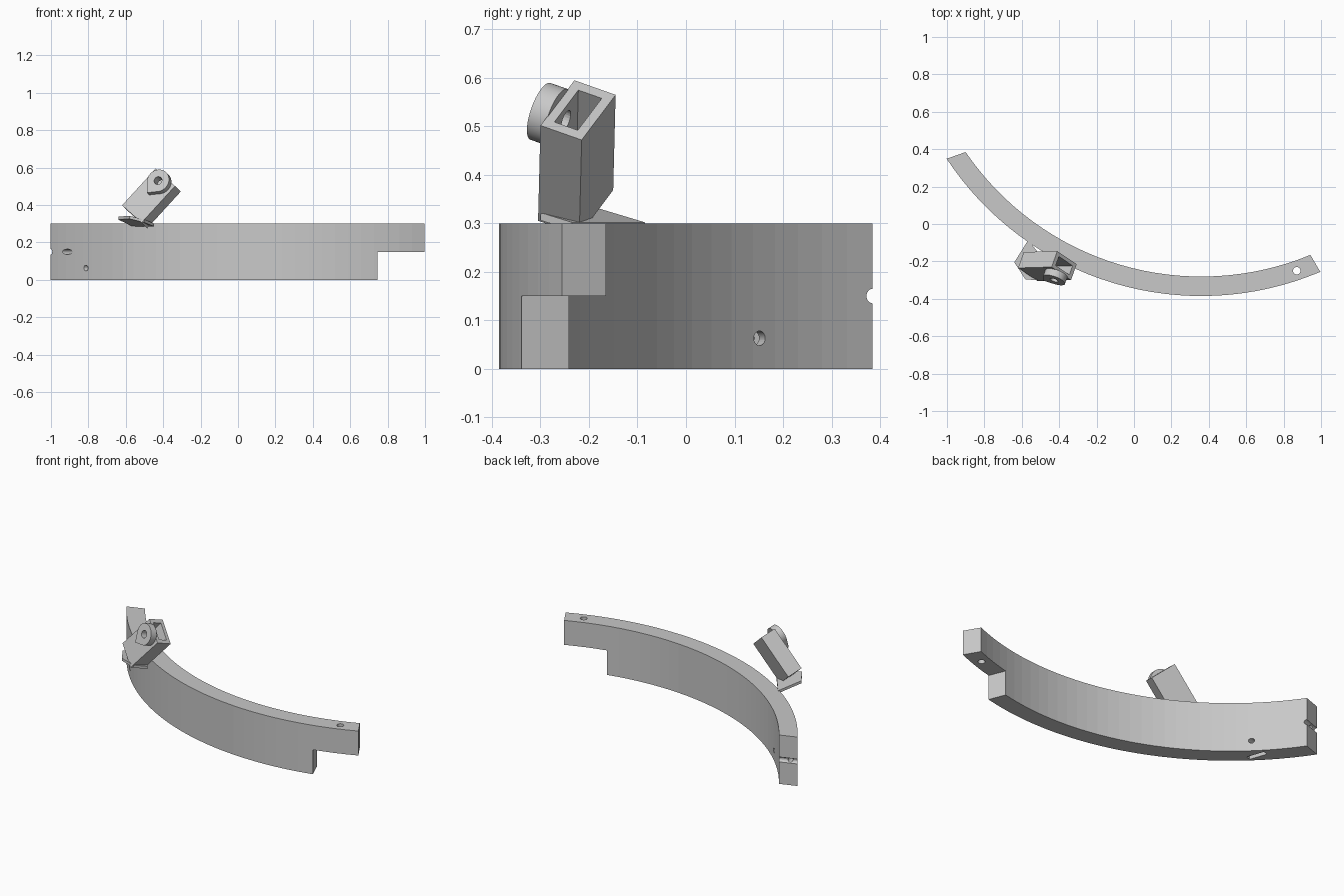
import bpy, bmesh, math
from mathutils import Vector, Matrix

if "Cube" in bpy.data.objects:
    bpy.data.objects.remove(bpy.data.objects["Cube"])

grey = bpy.data.materials.new("plain grey")
grey.use_nodes = True
colour = (0.58, 0.58, 0.58, 1)
grey.diffuse_color = colour
grey.node_tree.nodes["Principled BSDF"].inputs["Base Color"].default_value = colour


def make(name, bm, matrix=None):
    bmesh.ops.recalc_face_normals(bm, faces=bm.faces)
    if matrix:
        bm.transform(matrix)
    mesh = bpy.data.meshes.new(name)
    bm.to_mesh(mesh)
    bm.free()
    mesh.materials.append(grey)
    obj = bpy.data.objects.new(name, mesh)
    bpy.context.collection.objects.link(obj)
    return obj


def prism(name, points, low, high, matrix=None):
    """Outline extruded along its local z."""
    bm = bmesh.new()
    bottom = [bm.verts.new((p[0], p[1], low)) for p in points]
    top = [bm.verts.new((p[0], p[1], high)) for p in points]
    bm.faces.new(bottom)
    bm.faces.new(top)
    n = len(points)
    for i in range(n):
        j = (i + 1) % n
        bm.faces.new((bottom[i], bottom[j], top[j], top[i]))
    return make(name, bm, matrix)


def arc(cx, cy, r, start, end, steps):
    angles = [start + (end - start) * i / steps for i in range(steps + 1)]
    return [(cx + r * math.cos(t), cy + r * math.sin(t)) for t in angles]


def rect(x0, x1, y):
    return [(x0, -y), (x1, -y), (x1, y), (x0, y)]


def circle(r, steps=24):
    return arc(0, 0, r, 0, math.tau, steps)[:-1]


def along(position, direction):
    turn = Vector(direction).to_track_quat('Z', 'Y').to_matrix().to_4x4()
    return Matrix.Translation(position) @ turn


def cut(target, cutter):
    cutter.hide_render = True
    mod = target.modifiers.new("cut", 'BOOLEAN')
    mod.operation = 'DIFFERENCE'
    mod.solver = 'EXACT'
    mod.object = cutter
    bpy.ops.object.select_all(action='DESELECT')
    bpy.context.view_layer.objects.active = target
    target.select_set(True)
    bpy.ops.object.modifier_apply(modifier=mod.name)
    bpy.data.objects.remove(cutter)


# Curved rail, with end faces that are not radial
cx, cy = 0.36, 1.245


def angle(x, y):
    return math.atan2(y - cy, x - cx)


outer = arc(cx, cy, 1.63, angle(-1, 0.35), angle(1, -0.265), 32)
inner = arc(cx, cy, 1.526, angle(-0.9, 0.385), angle(0.945, -0.17), 32)
bm = bmesh.new()
rows = []
for o, i in zip(outer, inner):
    rows.append([bm.verts.new((*p, z)) for p, z in ((o, 0), (o, 0.3), (i, 0.3), (i, 0))])
for a, b in zip(rows, rows[1:]):
    for k in range(4):
        bm.faces.new((a[k], a[(k + 1) % 4], b[(k + 1) % 4], b[k]))
bm.faces.new(rows[0])
bm.faces.new(rows[-1])
rail = make("curved_rail", bm)

# Half-height lap joint and its pin hole
cut(rail, prism("lap_cutter", [(0.785, -0.437), (1.2, -0.437), (1.2, -0.1), (0.665, -0.143)], -0.1, 0.15))
cut(rail, prism("pin_cutter", circle(0.02), 0.1, 0.4, Matrix.Translation((0.87, -0.25, 0))))

# Bolt holes, nut slot and end groove
across = Vector((0.944, 0.33, 0))
outward = Vector((-0.33, 0.944, 0))
cut(rail, prism("bolt_cutter", circle(0.015), -0.15, 0.15, along((-0.76, 0.132, 0.063), across)))
slot = [Vector((-0.76, 0.13, 0)) + across * s * 0.015 + outward * t * 0.055
        for s, t in ((-1, -1), (1, -1), (1, 1), (-1, 1))]
cut(rail, prism("slot_cutter", slot, -0.05, 0.1))
cut(rail, prism("screw_cutter", circle(0.014), -0.1, 0.25, along((-0.91, 0.223, 0.15), outward)))
cut(rail, prism("groove_cutter", circle(0.015), -0.15, 0.15, along((-0.95, 0.3675, 0.15), across)))

# Tilted hollow housing: local x is its long axis, z its front
x_axis = Vector((0.18, 0.005, 0.197)).normalized()
z_axis = x_axis.cross(Vector((-0.104, 0.07, 0.093))).normalized()
y_axis = z_axis.cross(x_axis)
tilt = Matrix((x_axis, y_axis, z_axis)).transposed().to_4x4()
tilt = Matrix.Translation((-0.463, -0.225, 0.435)) @ tilt
housing = prism("housing", rect(-0.133, 0.133, 0.078), -0.0475, 0.0475, tilt)
cut(housing, prism("cavity_cutter", rect(-0.09, 0.2, 0.055), -0.027, 0.027, tilt))

# Teardrop boss with a bore into the housing
boss_frame = tilt @ Matrix.Translation((0.093, 0, 0))
r = 0.062
teardrop = arc(0, 0, r, -math.pi * 0.75, math.pi * 0.75, 36) + [(-r * math.sqrt(2), 0)]
boss = prism("teardrop_boss", teardrop, 0.046, 0.086, boss_frame)
for part in (housing, boss):
    cut(part, prism("bore_cutter", circle(0.022), 0.01, 0.12, boss_frame))
bpy.ops.object.shade_smooth_by_angle(angle=math.radians(30))

# Thin sloping foot under the housing
bm = bmesh.new()
corners = [(-0.565, -0.085, 0.302), (-0.64, -0.205, 0.338), (-0.58, -0.297, 0.342),
           (-0.5, -0.3, 0.322), (-0.45, -0.235, 0.302)]
top = [bm.verts.new(c) for c in corners]
low = [bm.verts.new((x, y, z - 0.016)) for x, y, z in corners]
bm.faces.new(top)
bm.faces.new(low)
for i in range(len(corners)):
    j = (i + 1) % len(corners)
    bm.faces.new((top[i], top[j], low[j], low[i]))
make("sloping_foot", bm)
